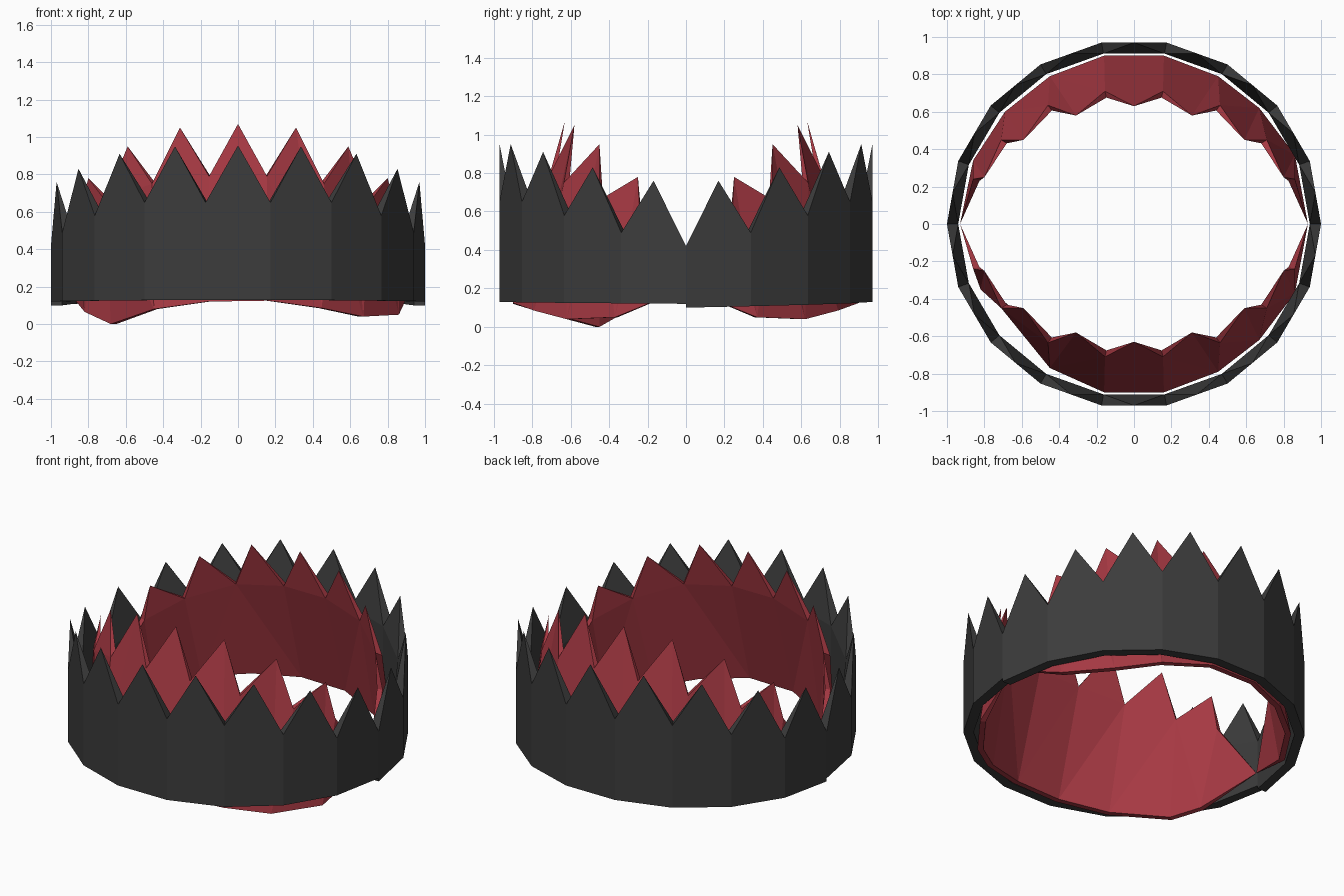
import bpy, bmesh, math
from mathutils import Vector

if "Cube" in bpy.data.objects:
    bpy.data.objects.remove(bpy.data.objects["Cube"])


def material(name, color):
    m = bpy.data.materials.new(name)
    m.diffuse_color = (*color, 1)
    m.use_nodes = True
    m.node_tree.nodes["Principled BSDF"].inputs["Base Color"].default_value = m.diffuse_color
    return m


dark = material("dark_metal", (0.045, 0.045, 0.045))
red = material("red", (0.38, 0.04, 0.055))


def inward(p, t):
    # shift a point toward the z axis by t
    v = Vector(p)
    r = Vector((v.x, v.y, 0)).normalized()
    return v - r * t


def toothed_band(name, bottoms, valleys, tips, thick, mat, ends=None):
    """Thick strip; every segment carries a tooth that tapers to a point."""
    bm = bmesh.new()
    add = lambda p: bm.verts.new(Vector(p))
    bo = [add(p) for p in bottoms]
    vo = [add(p) for p in valleys]
    bi = [add(inward(p, thick)) for p in bottoms]
    vi = [add(inward(p, thick)) for p in valleys]
    for i, tip in enumerate(tips):
        j = i + 1
        t = add(tip)
        for f in ((bo[i], bo[j], vo[j], t, vo[i]),     # outer wall with tooth
                  (bi[j], bi[i], vi[i], vi[j]),        # inner wall
                  (vi[j], vi[i], t),                   # tooth inner face
                  (vo[i], t, vi[i]), (vo[j], vi[j], t),  # tooth flanks
                  (bo[j], bo[i], bi[i], bi[j])):       # underside
            bm.faces.new(f)
    for k, end in zip((0, -1), ends or (None, None)):
        loop = (bo[k], vo[k], vi[k], bi[k])
        if end is None:
            bm.faces.new(loop)
        else:                                          # taper to a point
            e = add(end)
            for a in range(4):
                bm.faces.new((loop[a], loop[(a + 1) % 4], e))
    ngons = [f for f in bm.faces if len(f.verts) > 3]
    bmesh.ops.triangulate(bm, faces=ngons)
    bmesh.ops.recalc_face_normals(bm, faces=bm.faces)
    me = bpy.data.meshes.new(name)
    bm.to_mesh(me)
    bm.free()
    me.materials.append(mat)
    ob = bpy.data.objects.new(name, me)
    bpy.context.collection.objects.link(ob)
    return ob


# Outer 18-sided ring in two halves, lower at the sides
valley_z = [0.42, 0.49, 0.58, 0.65, 0.65]
tip_z = [0.76, 0.83, 0.91, 0.95, 0.955]
for name, start, side_z in (("outer_ring_front", 180, 0.12), ("outer_ring_back", 0, 0.10)):
    def ring(deg, z):
        a = math.radians(start + deg)
        return (math.cos(a), 0.985 * math.sin(a), z)
    bottoms, valleys, tips = [], [], []
    for i in range(10):
        k = min(i, 9 - i)
        bottoms.append(ring(20 * i, side_z + (0.13 - side_z) * k / 4))
        valleys.append(ring(20 * i, valley_z[k]))
    for i in range(9):
        a = Vector(bottoms[i]).lerp(Vector(bottoms[i + 1]), 0.5)
        tips.append((a.x, a.y, tip_z[min(i, 8 - i)]))
    toothed_band(name, bottoms, valleys, tips, 0.06, dark)

# Inner red jaws: leaning walls, tapering to points at the sides
half_valleys = [(0.155, 0.71, 0.79), (0.46, 0.635, 0.75), (0.71, 0.45, 0.66), (0.86, 0.24, 0.56)]
half_tips = [(0.31, 0.58, 1.05), (0.59, 0.45, 0.95), (0.80, 0.25, 0.78)]
low = [(0.16, 0.90, 0.125), (0.45, 0.79, 0.085), (0.67, 0.62, 0.04), (0.86, 0.37, 0.05)]
high = [(0.16, 0.90, 0.13), (0.45, 0.79, 0.12), (0.69, 0.60, 0.11), (0.86, 0.34, 0.11)]
bent = [(0.16, 0.90, 0.12), (0.45, 0.77, 0.08), (0.68, 0.47, 0.0), (0.82, 0.35, 0.065)]


def mirrored(left, right, sy):
    # left points (outside in) followed by right points (inside out)
    return [(-x, sy * y, z) for x, y, z in reversed(left)] + [(x, sy * y, z) for x, y, z in right]


for name, sy, left in (("inner_jaw_back", 1, high), ("inner_jaw_front", -1, bent)):
    tips = mirrored(half_tips, half_tips, sy)
    tips.insert(3, (0, sy * 0.63, 1.07))
    toothed_band(name, mirrored(left, low, sy), mirrored(half_valleys, half_valleys, sy),
                 tips, 0.035, red, ((-0.93, 0, 0.2), (0.93, 0, 0.2)))
